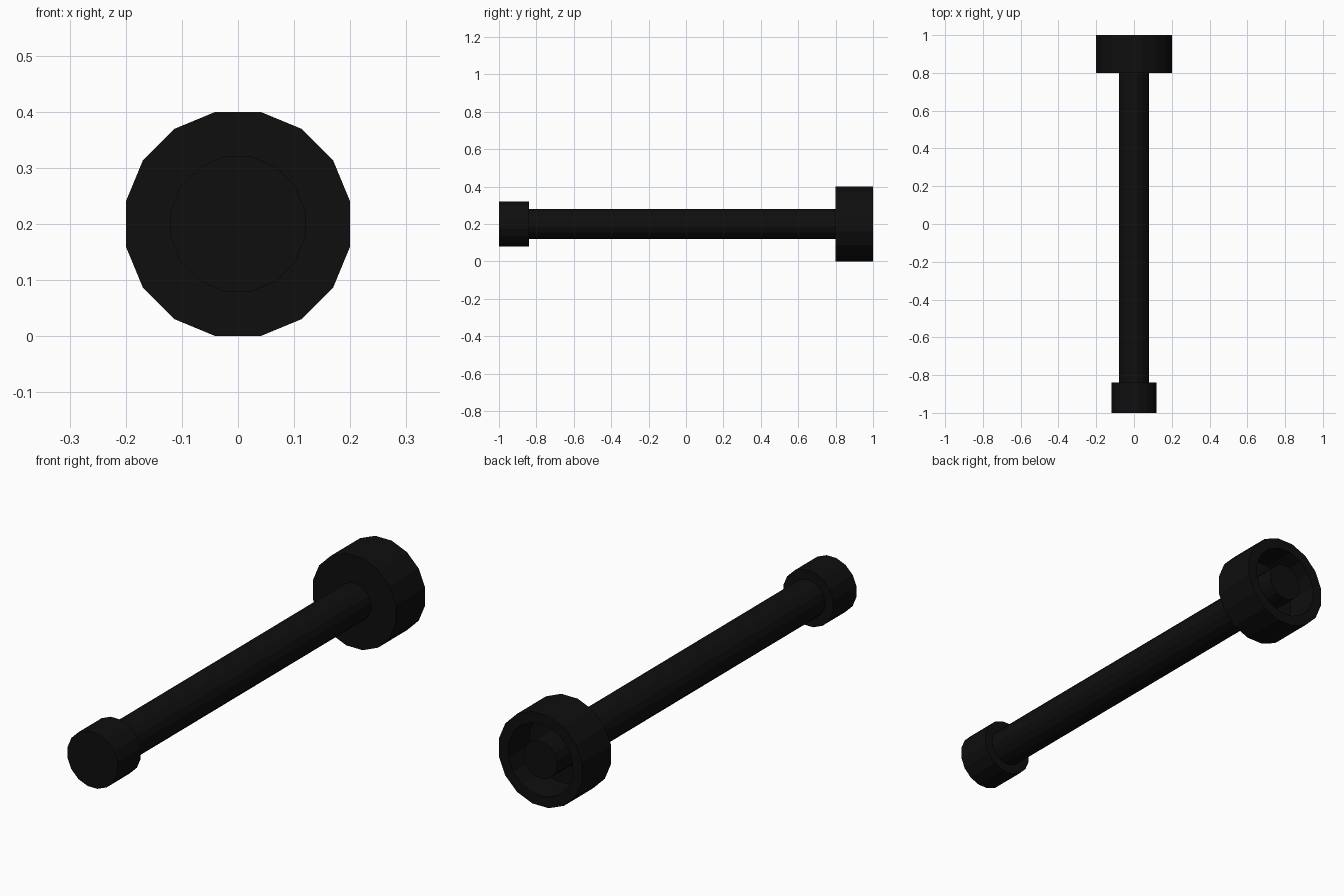
import bpy
import bmesh
from math import pi, cos, sin

cube = bpy.data.objects.get("Cube")
if cube:
    bpy.data.objects.remove(cube, do_unlink=True)

SIDES = 16
AXIS_HEIGHT = 0.2

black = bpy.data.materials.new("matte black")
black.use_nodes = True
colour = (0.0045, 0.0045, 0.0045, 1)
black.diffuse_color = colour
black.node_tree.nodes["Principled BSDF"].inputs["Base Color"].default_value = colour


def turned_part(name, profile):
    """Turn (y, flat-to-centre radius) points about the long axis, capping both ends."""
    bm = bmesh.new()
    rings = []
    for y, radius in profile:
        r = radius / cos(pi / SIDES)
        angles = [2 * pi * (i + 0.5) / SIDES for i in range(SIDES)]
        rings.append([bm.verts.new((r * cos(a), y, AXIS_HEIGHT + r * sin(a))) for a in angles])
    for a, b in zip(rings, rings[1:]):
        for i in range(SIDES):
            j = (i + 1) % SIDES
            bm.faces.new((a[i], a[j], b[j], b[i]))
    bm.faces.new(rings[0])
    bm.faces.new(rings[-1])
    bmesh.ops.recalc_face_normals(bm, faces=bm.faces)
    mesh = bpy.data.meshes.new(name)
    bm.to_mesh(mesh)
    bm.free()
    mesh.materials.append(black)
    obj = bpy.data.objects.new(name, mesh)
    bpy.context.collection.objects.link(obj)
    return obj


# Long rod, running through to the open end of the cup
turned_part("rod", [(-0.9, 0.08), (1.0, 0.08)])

# Small solid cap at the front
turned_part("front_cap", [(-1.0, 0.12), (-0.84, 0.12)])

# Large cup at the back, hollowed around the rod
turned_part("rear_cup", [(0.8, 0.2), (1.0, 0.2), (1.0, 0.155), (0.85, 0.155)])
